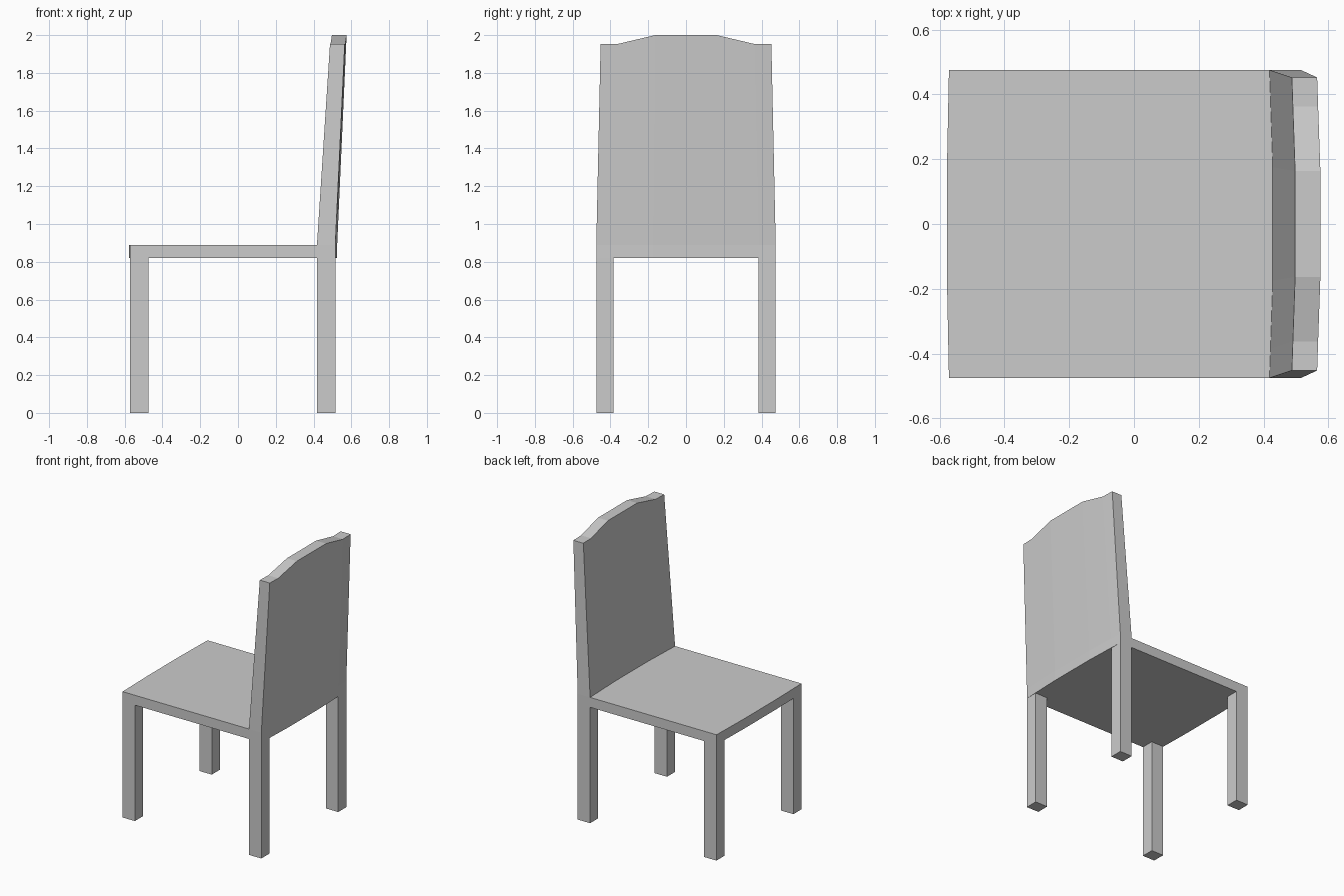
import bpy, bmesh

if "Cube" in bpy.data.objects:
    bpy.data.objects.remove(bpy.data.objects["Cube"])

# Left-right stations: share of bow at each (flat ends, bowed middle)
BOW = [0.0, 0.3, 1.0, 1.0, 0.3, 0.0]


def new_object(name, bm):
    bmesh.ops.recalc_face_normals(bm, faces=bm.faces)
    mesh = bpy.data.meshes.new(name)
    bm.to_mesh(mesh)
    bm.free()
    obj = bpy.data.objects.new(name, mesh)
    bpy.context.collection.objects.link(obj)
    return obj


def loft(name, sections):
    """Skin a row of four-cornered cross-sections and cap both ends."""
    bm = bmesh.new()
    rings = [[bm.verts.new(p) for p in sec] for sec in sections]
    for a, b in zip(rings, rings[1:]):
        for i in range(4):
            j = (i + 1) % 4
            bm.faces.new((a[i], a[j], b[j], b[i]))
    bm.faces.new(rings[0])
    bm.faces.new(rings[-1])
    return new_object(name, bm)


def leg_pair(name, x0, x1):
    """Square leg on the +y side, mirrored to the other side."""
    bm = bmesh.new()
    bmesh.ops.create_cube(bm, size=1.0)
    for v in bm.verts:
        v.co.x = x0 if v.co.x < 0 else x1
        v.co.y = 0.385 if v.co.y < 0 else 0.475
        v.co.z = 0.0 if v.co.z < 0 else 0.82
    obj = new_object(name, bm)
    mod = obj.modifiers.new("mirror", 'MIRROR')
    mod.use_axis = (False, True, False)


# Legs
leg_pair("front_legs", -0.571, -0.475)
leg_pair("back_legs", 0.418, 0.515)

# Seat slab with gently bowed front and back edges
seat_y = [-0.475, -0.385, -0.175, 0.175, 0.385, 0.475]
loft("seat", [
    [(-0.571 - 0.006 * b, y, 0.82), (0.515 + 0.01 * b, y, 0.82),
     (0.515 + 0.01 * b, y, 0.89), (-0.571 - 0.006 * b, y, 0.89)]
    for y, b in zip(seat_y, BOW)])

# Leaning, tapered backrest with an arched top
top_y = [-0.452, -0.362, -0.163, 0.163, 0.362, 0.452]
top_z = [1.953, 1.953, 2.0, 2.0, 1.953, 1.953]
loft("backrest", [
    [(0.418 + 0.01 * b, y, 0.89), (0.515 + 0.01 * b, y, 0.89),
     (0.565 + 0.01 * b, ty, tz), (0.487 + 0.01 * b, ty, tz)]
    for y, ty, tz, b in zip(seat_y, top_y, top_z, BOW)])
